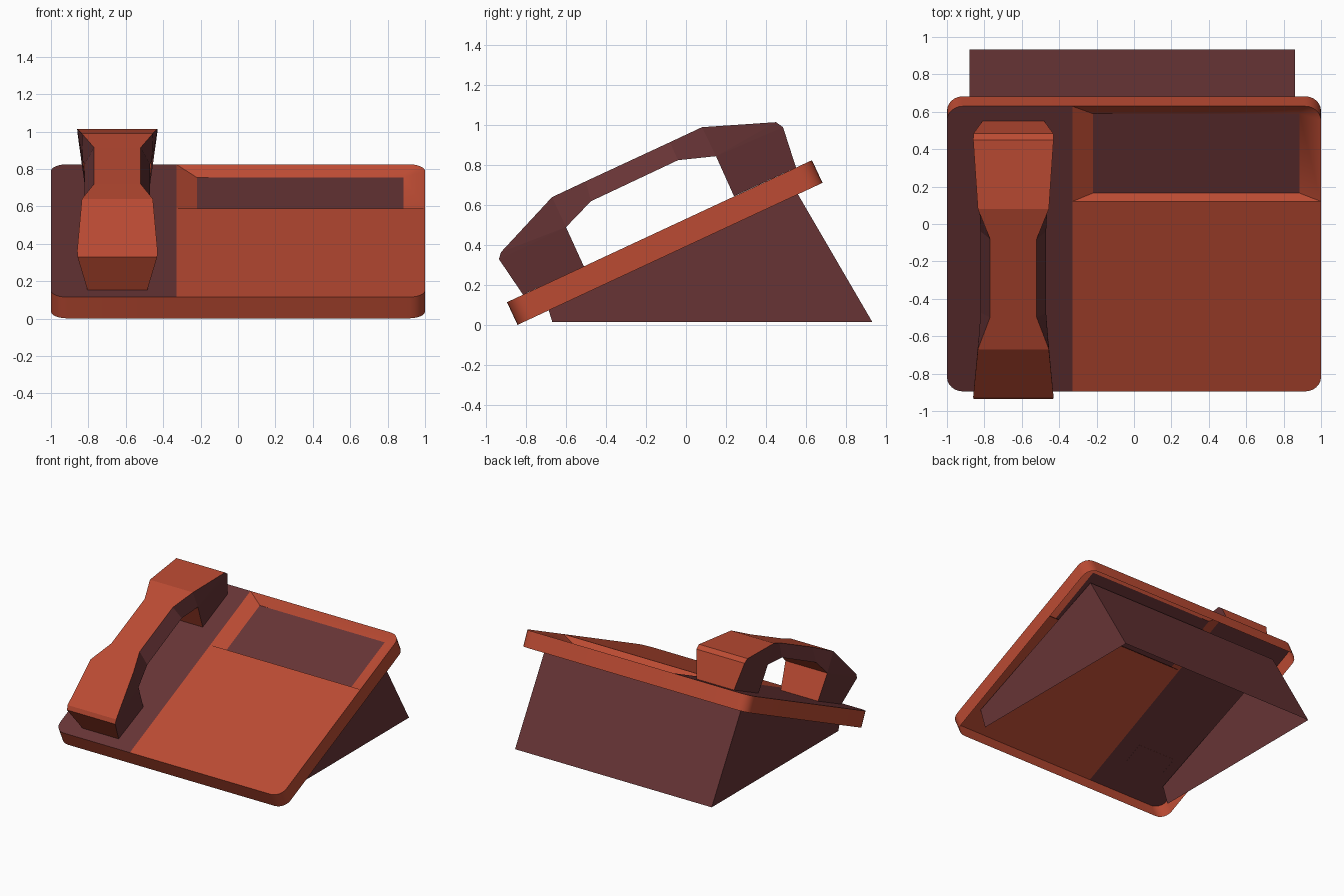
import bpy, bmesh, math
from mathutils import Matrix, Vector

if "Cube" in bpy.data.objects:
    bpy.data.objects.remove(bpy.data.objects["Cube"])


def material(name, rgb):
    m = bpy.data.materials.new(name)
    m.diffuse_color = (*rgb, 1)
    m.use_nodes = True
    m.node_tree.nodes["Principled BSDF"].inputs["Base Color"].default_value = m.diffuse_color
    return m


ORANGE = material("rust orange", (0.50, 0.07, 0.033))
MAROON = material("dark maroon", (0.135, 0.034, 0.036))
# Sloped frame of the desk panel: local x, u up the slope, v out of the panel
TILT = Matrix.Translation((0, -0.895, 0.115)) @ Matrix.Rotation(math.radians(24.97), 4, 'X')


def finish(name, bm, mats, matrix=None, recalc=True):
    if recalc:
        bmesh.ops.recalc_face_normals(bm, faces=bm.faces[:])
    if matrix:
        bm.transform(matrix)
    me = bpy.data.meshes.new(name)
    bm.to_mesh(me)
    bm.free()
    for m in mats:
        me.materials.append(m)
    ob = bpy.data.objects.new(name, me)
    bpy.context.collection.objects.link(ob)
    return ob


# Body panel: rounded plate with a hanging rim, open underneath
LEN, RAD, THICK, SPLIT, CREASE = 1.682, 0.085, 0.125, -0.33, 1.12
outline = []
for cx, cu, start in ((1 - RAD, LEN - RAD, 0), (RAD - 1, LEN - RAD, 90),
                      (RAD - 1, RAD, 180), (1 - RAD, RAD, 270)):
    for i in range(7):
        a = math.radians(start + 15 * i)
        outline.append((cx + RAD * math.cos(a), cu + RAD * math.sin(a)))
bm = bmesh.new()
top = [bm.verts.new((x, u, 0)) for x, u in outline]
low = [bm.verts.new((x, u, -THICK)) for x, u in outline]
bm.faces.new(top)
for i in range(len(top)):
    j = (i + 1) % len(top)
    bm.faces.new((top[j], top[i], low[i], low[j]))
for co, no in (((SPLIT, 0, 0), (1, 0, 0)), ((0, CREASE, 0), (0, 1, 0))):
    geom = bm.verts[:] + bm.edges[:] + bm.faces[:]
    bmesh.ops.bisect_plane(bm, geom=geom, plane_co=co, plane_no=no)
bm.normal_update()

# Display recess: bevels run from the panel edge down to the sunken screen
DEPTH = -0.047
corners = [(-0.22, 1.1475), (0.885, 1.1475), (0.885, 1.616), (-0.22, 1.616)]
inner = [bm.verts.new((x, u, DEPTH)) for x, u in corners]
flat = [f for f in bm.faces if abs(f.normal.z) > 0.9]
for f in flat:
    c = f.calc_center_bounds()
    if c.x < SPLIT:
        f.material_index = 1
    elif c.y > CREASE:
        recess = f
loop = list(recess.verts)
bmesh.ops.delete(bm, geom=[recess], context='FACES_ONLY')
near = [min(inner, key=lambda p: (p.co - v.co).length) for v in loop]
for i in range(len(loop)):
    j = (i + 1) % len(loop)
    ring = [loop[i], loop[j], near[j]]
    if near[i] is not near[j]:
        ring.append(near[i])
    bm.faces.new(ring)
panel = finish("body_panel", bm, [ORANGE, MAROON], TILT)
bpy.ops.object.select_all(action='DESELECT')
panel.select_set(True)
bpy.context.view_layer.objects.active = panel
bpy.ops.object.shade_smooth_by_angle(angle=math.radians(18))

# Screen
bm = bmesh.new()
bm.faces.new([bm.verts.new((x, u, DEPTH)) for x, u in corners])
finish("screen", bm, [MAROON], TILT, False)

# Stand: two side walls and a slanted back wall, open in front and below
bm = bmesh.new()
side = [(-0.72, 0.185), (-0.668, 0.015), (0.932, 0.015), (0.53, 0.705)]
left = [bm.verts.new((-0.88, y, z)) for y, z in side]
right = [bm.verts.new((0.86, y, z)) for y, z in side]
bm.faces.new(left[::-1])
bm.faces.new(right)
bm.faces.new((left[2], left[3], right[3], right[2]))
finish("stand", bm, [MAROON], None, False)

# Handset: outer and inner profile points (y, z, half width), paired by station
CX = -0.645
outer = [(-0.815, 0.153, 0.16), (-0.935, 0.33, 0.213), (-0.925, 0.365, 0.215),
         (-0.67, 0.64, 0.19), (-0.5, 0.72, 0.125), (-0.08, 0.915, 0.125),
         (0.08, 0.99, 0.19), (0.45, 1.015, 0.215), (0.485, 0.99, 0.213),
         (0.55, 0.788, 0.165)]
inside = [(-0.51, 0.293, 0.165), (-0.60, 0.49, 0.185), (-0.475, 0.62, 0.175),
          (-0.04, 0.825, 0.175), (0.15, 0.845, 0.185), (0.24, 0.645, 0.165)]
pair = [0, 1, 1, 1, 2, 3, 4, 4, 4, 5]
bm = bmesh.new()


def rails(points):
    return [[bm.verts.new((CX + s * w, y, z)) for y, z, w in points] for s in (-1, 1)]


out, inn = rails(outer), rails(inside)
for rail in (out, inn):
    for i in range(len(rail[0]) - 1):
        bm.faces.new((rail[0][i], rail[0][i + 1], rail[1][i + 1], rail[1][i]))
for s in (0, 1):
    for i in range(len(outer) - 1):
        a, b = inn[s][pair[i]], inn[s][pair[i + 1]]
        ring = [out[s][i], out[s][i + 1], b] + ([a] if a is not b else [])
        bm.faces.new(ring).material_index = 1
finish("handset", bm, [ORANGE, MAROON])
